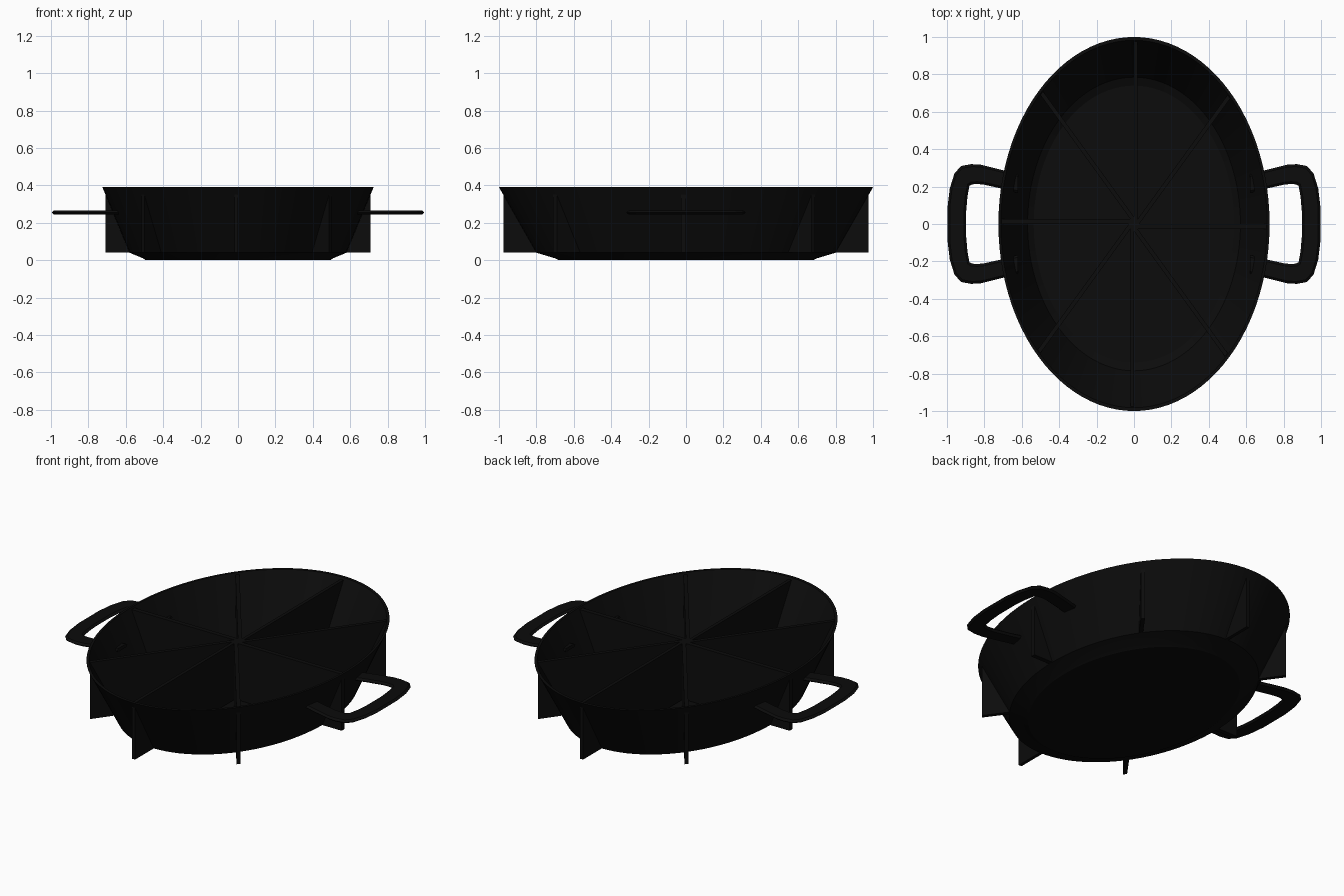
import bpy, bmesh, math
from mathutils import Matrix

if "Cube" in bpy.data.objects:
    bpy.data.objects.remove(bpy.data.objects["Cube"], do_unlink=True)

OVAL = 0.725      # width of the oval relative to its length
SEGMENTS = 96

black = bpy.data.materials.new("matte_black")
black.use_nodes = True
colour = (0.0035, 0.0035, 0.0035, 1)
black.diffuse_color = colour
bsdf = black.node_tree.nodes["Principled BSDF"]
bsdf.inputs["Base Color"].default_value = colour
bsdf.inputs["Roughness"].default_value = 0.8


def make_object(name, bm, smooth=False):
    bmesh.ops.recalc_face_normals(bm, faces=bm.faces)
    mesh = bpy.data.meshes.new(name)
    bm.to_mesh(mesh)
    bm.free()
    mesh.materials.append(black)
    obj = bpy.data.objects.new(name, mesh)
    bpy.context.collection.objects.link(obj)
    if smooth:
        bpy.ops.object.select_all(action='DESELECT')
        obj.select_set(True)
        bpy.context.view_layer.objects.active = obj
        bpy.ops.object.shade_smooth_by_angle(angle=math.radians(15))
    return obj


# Oval pan: outer wall, rim, inner wall and floor lathed around z
def make_pan():
    profile = [(0.68, 0), (0.70, 0.01), (0.80, 0.04), (1.0, 0.39),
               (0.982, 0.39), (0.785, 0.055), (0.74, 0.035)]
    bm = bmesh.new()
    rings = []
    for r, z in profile:
        rings.append([bm.verts.new((OVAL * r * math.cos(a), r * math.sin(a), z))
                      for a in (math.tau * i / SEGMENTS for i in range(SEGMENTS))])
    for low, high in zip(rings, rings[1:]):
        for i in range(SEGMENTS):
            j = (i + 1) % SEGMENTS
            bm.faces.new((low[i], low[j], high[j], high[i]))
    bm.faces.new(rings[0])
    bm.faces.new(rings[-1])
    return make_object("oval_pan", bm, smooth=True)


# Upright divider running from the middle out through the wall
def make_divider(index):
    bottom, top, length, thick = 0.04, 0.38, 0.977, 0.027
    bm = bmesh.new()
    bmesh.ops.create_cube(bm, size=1)
    bm.transform(Matrix.Diagonal((OVAL, 1, 1, 1))
                 @ Matrix.Rotation(math.tau * index / 8, 4, 'Z')
                 @ Matrix.Translation((thick / 2, length / 2, (bottom + top) / 2))
                 @ Matrix.Diagonal((thick, length, top - bottom, 1)))
    return make_object(f"divider_{index + 1}", bm)


# Flat loop handle, mirrored front to back
def make_handle(name, side):
    outer = [(0.62, 0.265), (0.71, 0.29), (0.82, 0.317), (0.87, 0.32), (0.925, 0.31),
             (0.96, 0.27), (0.985, 0.19), (0.997, 0.09)]
    inner = [(0.62, 0.165), (0.71, 0.19), (0.80, 0.21), (0.835, 0.214), (0.865, 0.212),
             (0.88, 0.205), (0.89, 0.15), (0.897, 0.07)]
    outer += [(x, -y) for x, y in reversed(outer)]
    inner += [(x, -y) for x, y in reversed(inner)]
    bm = bmesh.new()
    sections = []
    for (ox, oy), (ix, iy) in zip(outer, inner):
        # Flattened six-sided cross-section
        section = []
        for t, z in ((0, 0), (0.12, 0.01), (0.88, 0.01), (1, 0), (0.88, -0.01), (0.12, -0.01)):
            section.append(bm.verts.new((side * (ox + (ix - ox) * t),
                                         oy + (iy - oy) * t, 0.255 + z)))
        sections.append(section)
    for a, b in zip(sections, sections[1:]):
        for i in range(6):
            j = (i + 1) % 6
            bm.faces.new((a[i], a[j], b[j], b[i]))
    bm.faces.new(sections[0])
    bm.faces.new(sections[-1])
    return make_object(name, bm, smooth=True)


make_pan()
for n in range(8):
    make_divider(n)
make_handle("left_handle", 1)
make_handle("right_handle", -1)
